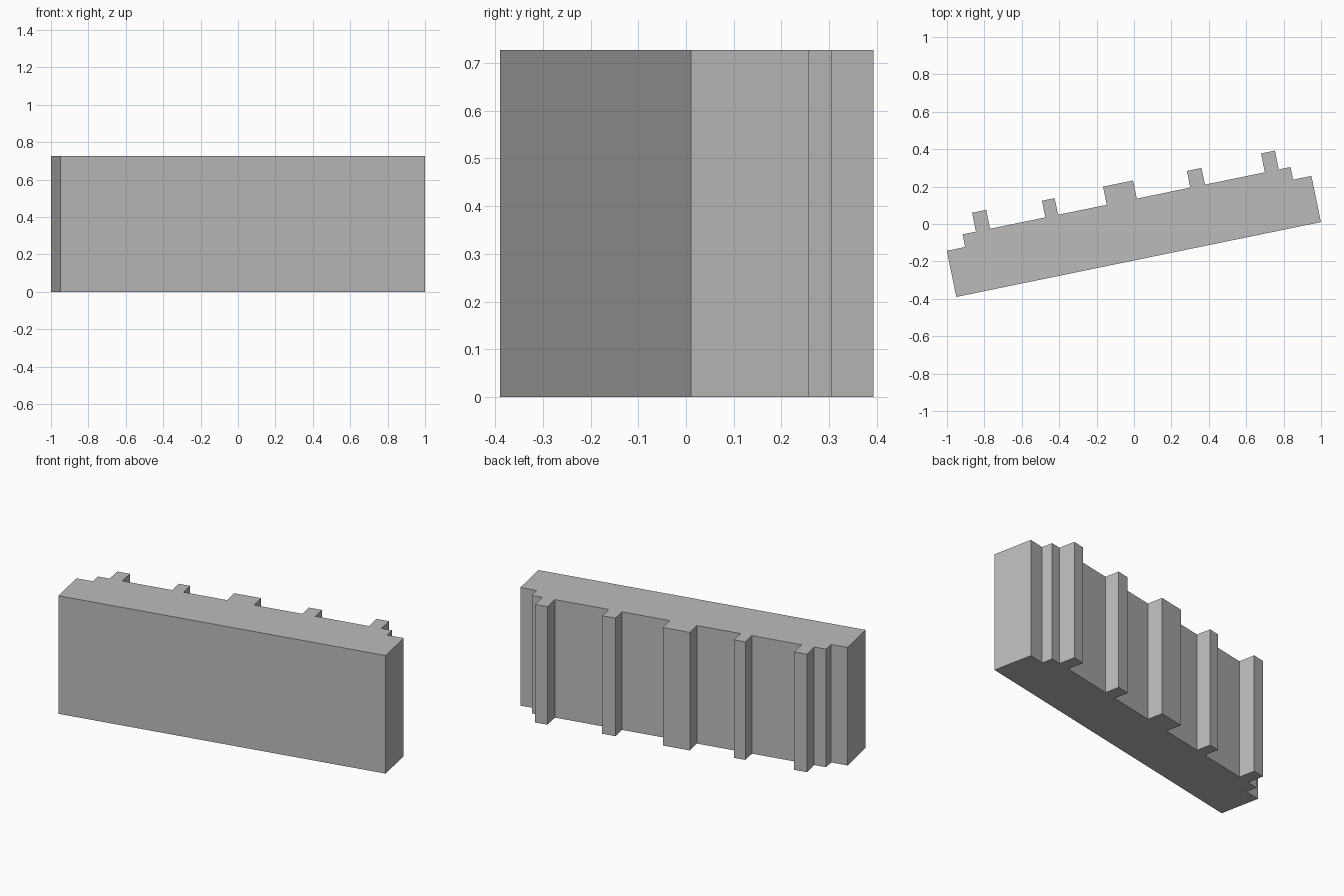
import bpy
import bmesh
import math
from mathutils import Matrix, Vector

cube = bpy.data.objects.get("Cube")
if cube:
    bpy.data.objects.remove(cube, do_unlink=True)

LENGTH, HEIGHT = 1.99, 0.727
END_DEPTH, WALL_DEPTH = 0.252, 0.321
END_WIDTH = 0.1

# Plain grey finish
grey = bpy.data.materials.new("plain grey")
grey.use_nodes = True
colour = (0.5, 0.5, 0.5, 1)
grey.diffuse_color = colour
grey.node_tree.nodes["Principled BSDF"].inputs["Base Color"].default_value = colour

# Pilasters along the back: start, end, depth
pilasters = [
    (0.173, 0.25, 0.424),
    (0.552, 0.621, 0.412),
    (0.887, 1.051, 0.42),
    (1.343, 1.423, 0.412),
    (1.75, 1.826, 0.424),
]

# Wall plan: straight front, stepped ends, pilasters on the back
outline = [(0, 0), (0, END_DEPTH), (END_WIDTH, END_DEPTH), (END_WIDTH, WALL_DEPTH)]
for start, end, depth in pilasters:
    outline += [(start, WALL_DEPTH), (start, depth), (end, depth), (end, WALL_DEPTH)]
right = LENGTH - END_WIDTH
outline += [(right, WALL_DEPTH), (right, END_DEPTH), (LENGTH, END_DEPTH), (LENGTH, 0)]

# Extrude the plan upward and turn the wall to its angle
bm = bmesh.new()
base = bm.faces.new([bm.verts.new((x, y, 0)) for x, y in outline])
top = bmesh.ops.extrude_face_region(bm, geom=[base], use_keep_orig=True)["geom"]
bmesh.ops.translate(bm, vec=(0, 0, HEIGHT),
                    verts=[v for v in top if isinstance(v, bmesh.types.BMVert)])
bmesh.ops.recalc_face_normals(bm, faces=bm.faces)
turn = Matrix.Translation(Vector((-0.95, -0.39, 0))) @ Matrix.Rotation(math.radians(11.6), 4, "Z")
bmesh.ops.transform(bm, matrix=turn, verts=bm.verts)

mesh = bpy.data.meshes.new("pilastered_wall")
bm.to_mesh(mesh)
bm.free()
mesh.materials.append(grey)
wall = bpy.data.objects.new("pilastered_wall", mesh)
bpy.context.collection.objects.link(wall)
